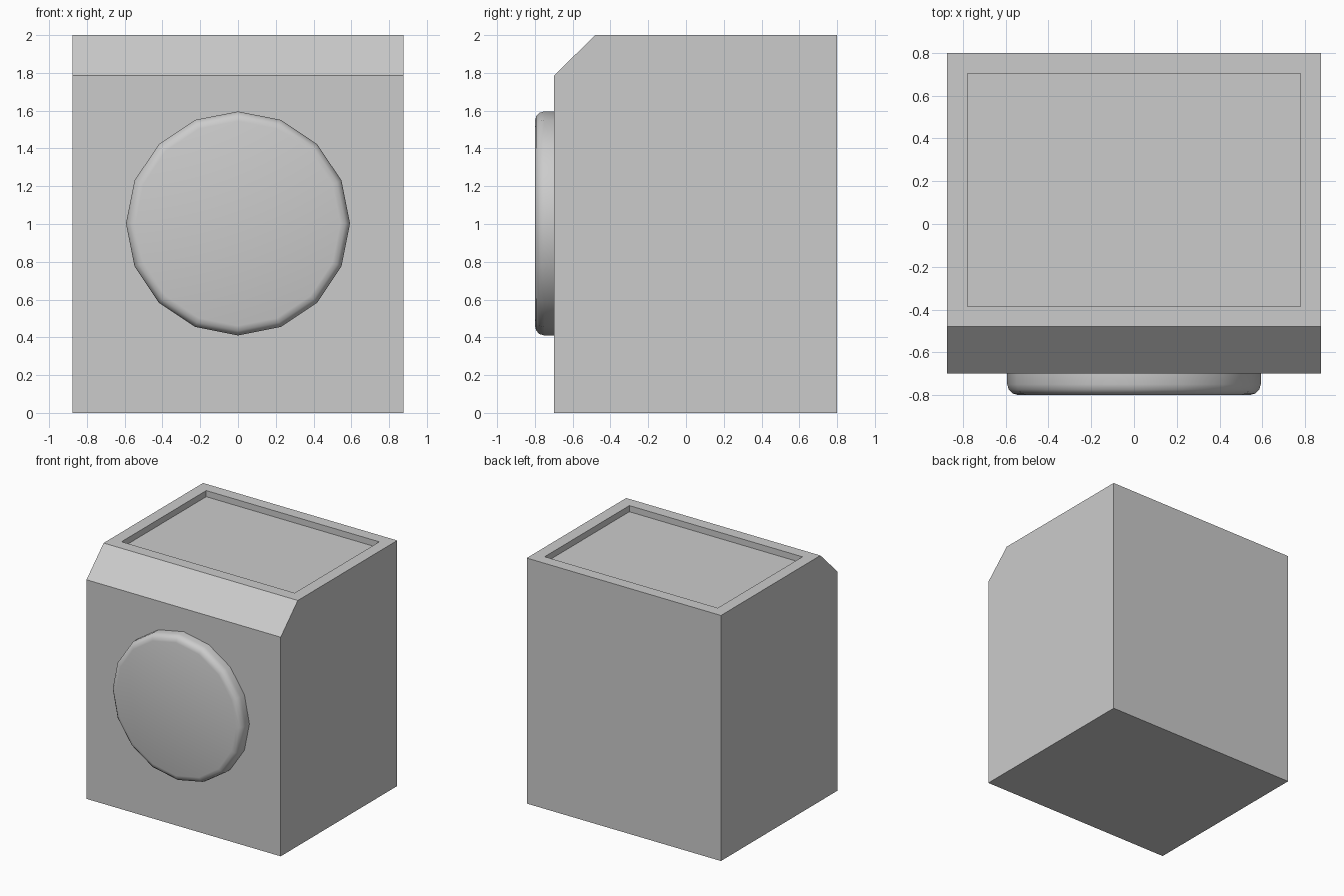
import bpy, bmesh, math
from mathutils import Matrix, Vector

if "Cube" in bpy.data.objects:
    bpy.data.objects.remove(bpy.data.objects["Cube"])


def finish(bm, name):
    bmesh.ops.recalc_face_normals(bm, faces=bm.faces)
    mesh = bpy.data.meshes.new(name)
    bm.to_mesh(mesh)
    bm.free()
    ob = bpy.data.objects.new(name, mesh)
    bpy.context.collection.objects.link(ob)
    return ob


# Cabinet: side profile (y, z) with sloped control panel, extruded across x
W = 0.875
profile = [(-0.7, 0), (0.8, 0), (0.8, 2), (-0.48, 2), (-0.7, 1.785)]
bm = bmesh.new()
side = bm.faces.new([bm.verts.new((-W, y, z)) for y, z in profile])
ext = bmesh.ops.extrude_face_region(bm, geom=[side], use_keep_orig=True)
bmesh.ops.translate(bm, vec=(2 * W, 0, 0),
                    verts=[v for v in ext["geom"] if isinstance(v, bmesh.types.BMVert)])
bmesh.ops.recalc_face_normals(bm, faces=bm.faces)

# Recessed top panel
top = max(bm.faces, key=lambda f: f.calc_center_median().z)
bmesh.ops.inset_region(bm, faces=[top], thickness=0.095, use_even_offset=True)
down = bmesh.ops.extrude_discrete_faces(bm, faces=[top])["faces"][0]
bmesh.ops.translate(bm, vec=(0, 0, -0.05), verts=down.verts)
finish(bm, "cabinet")

# Round door: 16-sided disc with rounded front rim
R = 0.593
bm = bmesh.new()
bmesh.ops.create_cone(bm, cap_ends=True, segments=16, radius1=R, radius2=R, depth=0.1,
                      matrix=Matrix.Translation((0, -0.75, 1.003)) @ Matrix.Rotation(math.pi / 2, 4, 'X'))
angle = math.atan2(bm.verts[:][0].co.z - 1.003, bm.verts[:][0].co.x)
step = math.pi / 8
bmesh.ops.rotate(bm, verts=bm.verts, cent=(0, 0, 1.003),
                 matrix=Matrix.Rotation(angle - round(angle / step) * step, 3, 'Y'))
rim = [e for e in bm.edges if all(v.co.y < -0.79 for v in e.verts)]
bmesh.ops.bevel(bm, geom=rim, offset=0.05, segments=3, profile=0.5, affect='EDGES')
back = [f for f in bm.faces if all(v.co.y > -0.71 for v in f.verts)]
bmesh.ops.delete(bm, geom=back, context='FACES_ONLY')
for f in bm.faces:
    f.smooth = True
finish(bm, "door")
